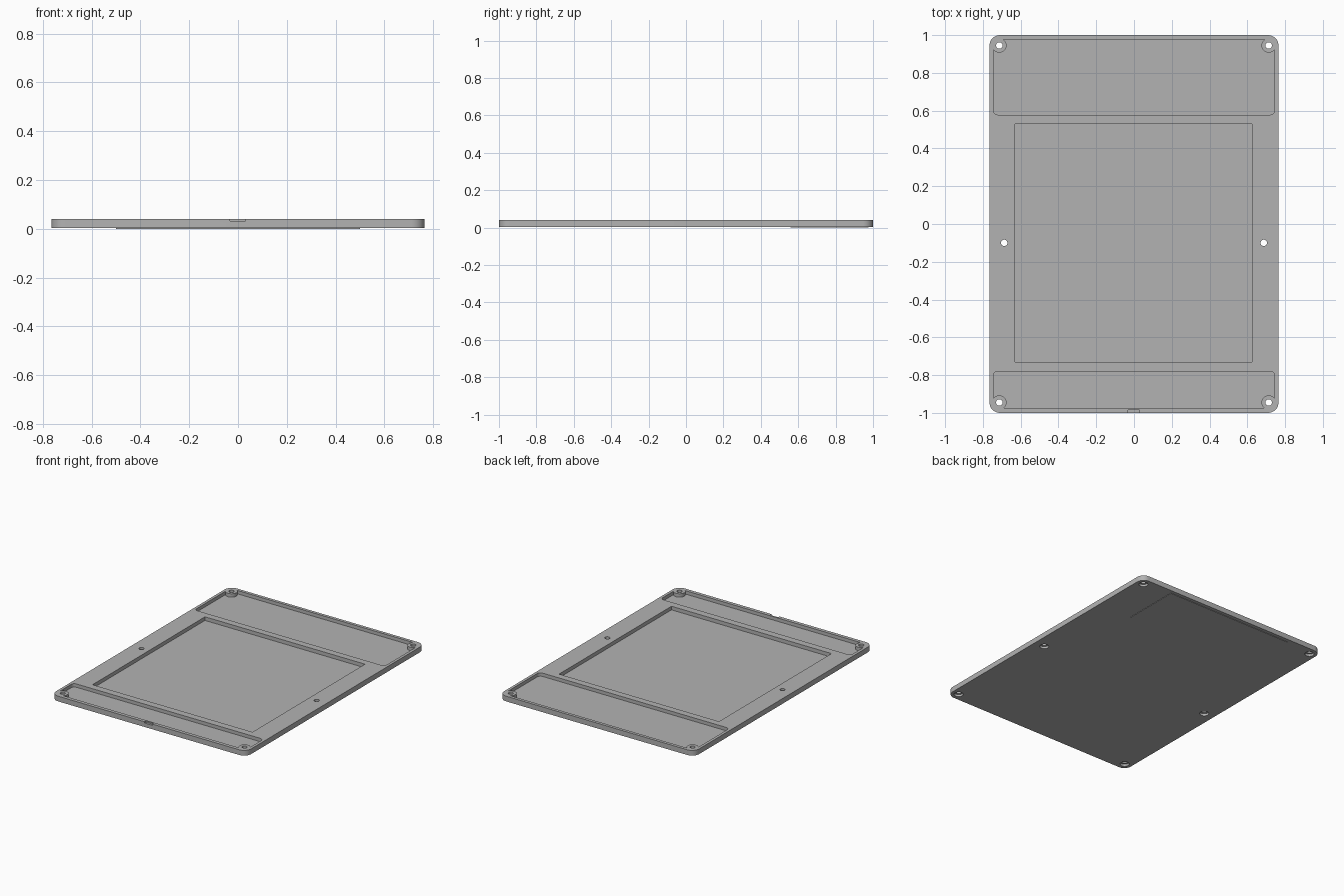
import bpy
import bmesh
from math import sin, cos, pi, radians, atan2, sqrt

if "Cube" in bpy.data.objects:
    bpy.data.objects.remove(bpy.data.objects["Cube"], do_unlink=True)

HALF_X, HALF_Y, TOP, BASE = 0.765, 1.0, 0.04, 0.003
HOLE_X, HOLE_Y, BOSS_R = 0.713, 0.945, 0.038

grey = bpy.data.materials.new("plain grey")
grey.use_nodes = True
COLOUR = (0.45, 0.45, 0.45, 1)
grey.diffuse_color = COLOUR
grey.node_tree.nodes["Principled BSDF"].inputs["Base Color"].default_value = COLOUR


def arc(cx, cy, r, a0, a1, n=8):
    return [(cx + r * cos(a0 + (a1 - a0) * i / n),
             cy + r * sin(a0 + (a1 - a0) * i / n)) for i in range(n + 1)]


def rounded_rect(x0, x1, y0, y1, r):
    pts = []
    corners = [(x1 - r, y1 - r), (x0 + r, y1 - r), (x0 + r, y0 + r), (x1 - r, y0 + r)]
    for i, (cx, cy) in enumerate(corners):
        pts += arc(cx, cy, r, i * pi / 2, (i + 1) * pi / 2)
    return pts


def rect(x0, x1, y0, y1):
    return [(x0, y0), (x1, y0), (x1, y1), (x0, y1)]


def circle(x, y, r):
    return arc(x, y, r, 0, 2 * pi, 32)[:-1]


def prism(name, outline, z0, z1):
    bm = bmesh.new()
    face = bm.faces.new([bm.verts.new((x, y, z0)) for x, y in outline])
    top = bmesh.ops.extrude_face_region(bm, geom=[face])["geom"]
    bmesh.ops.translate(bm, vec=(0, 0, z1 - z0),
                        verts=[v for v in top if isinstance(v, bmesh.types.BMVert)])
    bmesh.ops.recalc_face_normals(bm, faces=bm.faces)
    mesh = bpy.data.meshes.new(name)
    bm.to_mesh(mesh)
    bm.free()
    mesh.materials.append(grey)
    ob = bpy.data.objects.new(name, mesh)
    bpy.context.collection.objects.link(ob)
    return ob


def strip_pocket(outer, inner, side):
    """Pocket outline whose outer corners wrap round the screw bosses."""
    x, r = 0.745, 0.025
    dx, dy = x - HOLE_X, outer - HOLE_Y
    start = atan2(-sqrt(BOSS_R ** 2 - dx ** 2), dx)
    end = atan2(dy, -sqrt(BOSS_R ** 2 - dy ** 2)) - 2 * pi
    half = arc(x - r, inner + r, r, -pi / 2, 0)
    half += arc(HOLE_X, HOLE_Y, BOSS_R, start, end, 24)
    whole = half + [(-px, py) for px, py in reversed(half)]
    return [(px, side * py) for px, py in whole]


# Main plate with rounded corners
plate = prism("base_plate", rounded_rect(-HALF_X, HALF_X, -HALF_Y, HALF_Y, 0.055), BASE, TOP)

# Recesses in the top face and the small notch in the front edge
cutters = [
    prism("centre_pocket_cutter", rect(-0.63, 0.625, -0.73, 0.53), 0.014, 0.06),
    prism("back_pocket_cutter", strip_pocket(0.978, 0.578, 1), 0.016, 0.06),
    prism("front_pocket_cutter", strip_pocket(0.975, 0.78, -1), 0.016, 0.06),
    prism("front_notch_cutter", rect(-0.032, 0.03, -1.05, -0.985), 0.031, 0.06),
]

# Screw holes, with wider counterbores underneath
for sx in (-1, 1):
    for hx, hy in ((HOLE_X, HOLE_Y), (HOLE_X, -HOLE_Y), (0.687, -0.1)):
        cutters.append(prism("screw_hole_cutter", circle(sx * hx, hy, 0.017), -0.05, 0.1))
        cutters.append(prism("counterbore_cutter", circle(sx * hx, hy, 0.03), -0.05, 0.019))

bpy.context.view_layer.objects.active = plate
for cutter in cutters:
    mod = plate.modifiers.new("cut", "BOOLEAN")
    mod.operation = "DIFFERENCE"
    mod.solver = "EXACT"
    mod.object = cutter
    bpy.ops.object.modifier_apply(modifier=mod.name)
    bpy.data.objects.remove(cutter, do_unlink=True)

# Thin raised pad on the underside
prism("underside_pad", rect(-0.5, 0.5, 0.56, 0.975), 0, BASE + 0.002)

bpy.ops.object.select_all(action="DESELECT")
plate.select_set(True)
bpy.ops.object.shade_smooth_by_angle(angle=radians(30))
